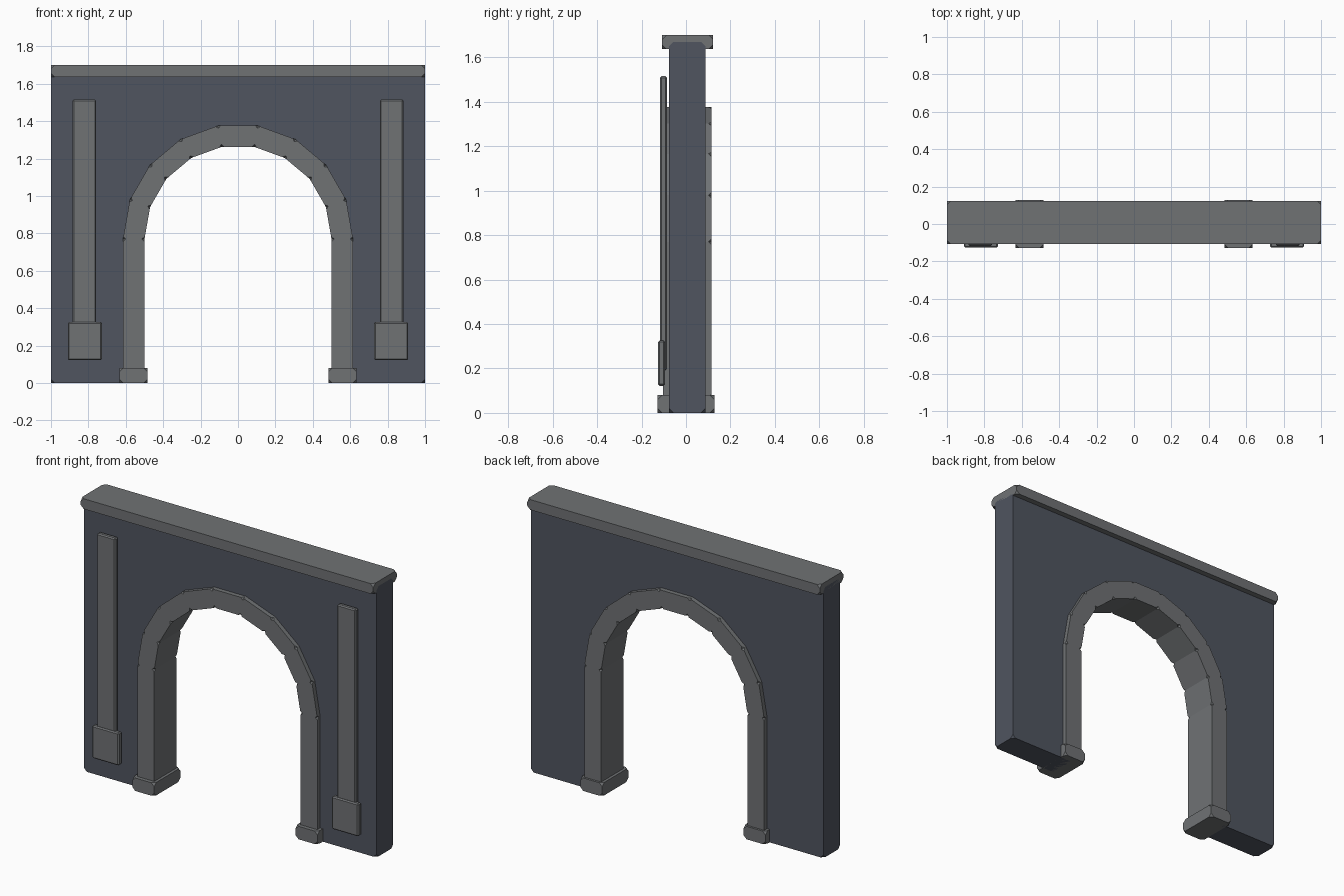
import bpy, bmesh
from math import sin, cos, radians

if "Cube" in bpy.data.objects:
    bpy.data.objects.remove(bpy.data.objects["Cube"])


def material(name, rgb):
    m = bpy.data.materials.new(name)
    m.diffuse_color = (*rgb, 1)
    m.use_nodes = True
    m.node_tree.nodes["Principled BSDF"].inputs["Base Color"].default_value = m.diffuse_color
    return m


DARK = material("dark_stone", (0.08, 0.09, 0.115))
GREY = material("trim_stone", (0.16, 0.168, 0.175))


def add_prism(bm, outline, y0, y1, cut=0.0, mode='VERTICES', keep=lambda v: True):
    """Extrude an xz outline along y, then chamfer its corners or edges."""
    a = [bm.verts.new((x, y0, z)) for x, z in outline]
    b = [bm.verts.new((x, y1, z)) for x, z in outline]
    n = len(a)
    faces = [bm.faces.new(a), bm.faces.new(b[::-1])]
    faces += [bm.faces.new((a[i], b[i], b[(i + 1) % n], a[(i + 1) % n])) for i in range(n)]
    bmesh.ops.recalc_face_normals(bm, faces=faces)
    if cut:
        verts = [v for v in a + b if keep(v)]
        geom = verts if mode == 'VERTICES' else list({e for f in faces for e in f.edges})
        bmesh.ops.bevel(bm, geom=geom, offset=cut, offset_type='OFFSET',
                        segments=1, profile=0.5, affect=mode)


def finish(bm, name, mat, mirror=False):
    me = bpy.data.meshes.new(name)
    bm.to_mesh(me)
    bm.free()
    me.materials.append(mat)
    ob = bpy.data.objects.new(name, me)
    bpy.context.collection.objects.link(ob)
    if mirror:
        ob.modifiers.new("mirror", 'MIRROR').use_clip = False
    return ob


def box(name, x, y, z, cut, mode='VERTICES', mirror=False):
    bm = bmesh.new()
    outline = [(x[0], z[0]), (x[1], z[0]), (x[1], z[1]), (x[0], z[1])]
    add_prism(bm, outline, *y, cut, mode)
    return finish(bm, name, GREY, mirror)


SPRING, R_IN, R_OUT, STEPS = 0.77, 0.5, 0.615, 9


def on_arc(r, i):
    t = radians(180 * i / STEPS)
    return r * cos(t), SPRING + r * sin(t)


# wall slab with the arched opening
bm = bmesh.new()
r = 0.555
outline = [(r, 0), (1, 0), (1, 1.67), (-1, 1.67), (-1, 0), (-r, 0)]
outline += [on_arc(r, i) for i in range(STEPS, -1, -1)]
add_prism(bm, outline, -0.076, 0.087, 0.02, keep=lambda v: abs(v.co.x) > 0.99)
finish(bm, "wall", DARK)

# arch ring of wedge stones
bm = bmesh.new()
for i in range(STEPS):
    wedge = [on_arc(R_IN, i), on_arc(R_OUT, i), on_arc(R_OUT, i + 1), on_arc(R_IN, i + 1)]
    add_prism(bm, wedge, -0.104, 0.115, 0.014)
finish(bm, "arch_ring", GREY)

# jambs and their feet
box("jamb", (R_IN, R_OUT), (-0.104, 0.115), (0.02, SPRING), 0.014, mirror=True)
box("jamb_foot", (0.483, 0.633), (-0.128, 0.128), (0, 0.08), 0.02, mirror=True)

# coping along the top
box("coping", (-1, 1), (-0.108, 0.122), (1.637, 1.7), 0.02)

# front pilaster strips and plinth blocks
box("pilaster_strip", (0.758, 0.885), (-0.117, -0.086), (0.19, 1.515), 0.007, 'EDGES', True)
box("pilaster_plinth", (0.727, 0.91), (-0.126, -0.094), (0.122, 0.325), 0.007, 'EDGES', True)
